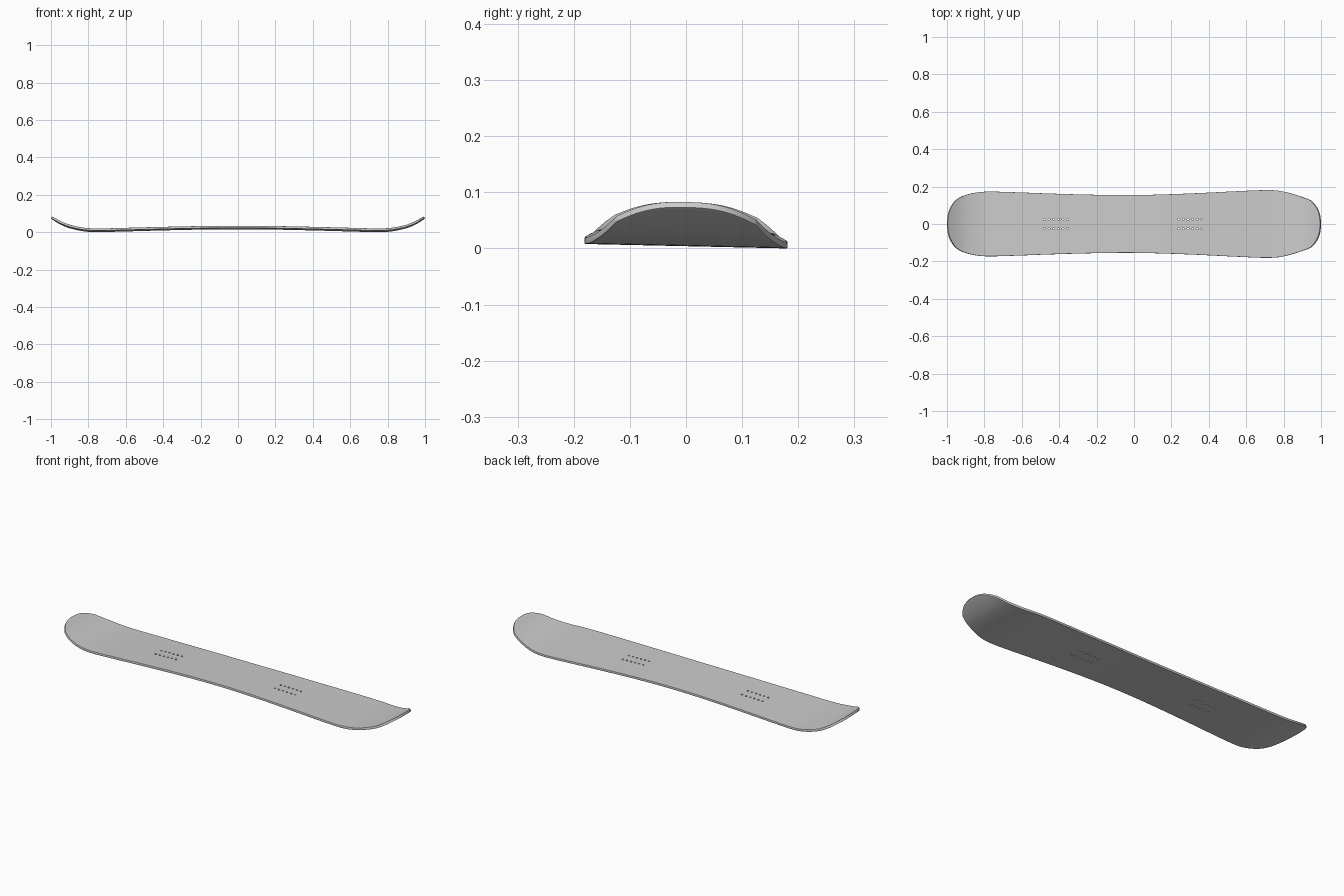
import bpy, bmesh
from mathutils import Matrix

if "Cube" in bpy.data.objects:
    bpy.data.objects.remove(bpy.data.objects["Cube"])

THICK = 0.012
TILT = -0.022

# Underside height along the length (camber in the middle, upturned tips)
ROCKER = [(0, .0205), (.2, .019), (.45, .0135), (.65, .008), (.75, .006),
          (.82, .0095), (.9, .026), (.95, .046), (1.0, .075), (1.05, .108)]

# Outline: x at the edge, half width, extra x on the centre line
OUTLINE = [(-.955, .128, -.045), (-.925, .146, -.025), (-.88, .161, -.01),
           (-.83, .170, 0), (-.77, .173, 0), (-.65, .170, 0), (-.4, .161, 0),
           (-.15, .155, 0), (.05, .155, 0), (.3, .163, 0), (.55, .175, 0),
           (.7, .181, 0), (.77, .178, 0), (.83, .166, 0), (.89, .148, .012),
           (.925, .136, .03), (.95, .125, .05)]


def slope(pts, i, k):
    a, b = pts[max(i - 1, 0)], pts[min(i + 1, len(pts) - 1)]
    return (b[k] - a[k]) / (b[0] - a[0])


def sample(pts, x, k=1):
    """Smooth cubic through the control points."""
    i = 0
    while i < len(pts) - 2 and x > pts[i + 1][0]:
        i += 1
    h = pts[i + 1][0] - pts[i][0]
    t = (x - pts[i][0]) / h
    m0, m1 = slope(pts, i, k) * h, slope(pts, i + 1, k) * h
    if pts is ROCKER and i == 0:
        m0 = 0
    return ((2*t**3 - 3*t*t + 1) * pts[i][k] + (t**3 - 2*t*t + t) * m0
            + (3*t*t - 2*t**3) * pts[i + 1][k] + (t**3 - t*t) * m1)


# Deck: curved base sheet, thickened upward
stations = []
for a, b in zip(OUTLINE, OUTLINE[1:]):
    n = 5
    stations += [a[0] + (b[0] - a[0]) * j / n for j in range(n)]
stations.append(OUTLINE[-1][0])
ROWS = 28
bm = bmesh.new()
grid = []
for s in stations:
    w, bow = sample(OUTLINE, s, 1), sample(OUTLINE, s, 2)
    col = []
    for j in range(ROWS + 1):
        v = -1 + 2 * j / ROWS
        v = 1.35 * v - 0.35 * v**3      # closer rows toward the edges
        x = s + bow * (1 - abs(v)**2.6)
        y = v * w
        col.append(bm.verts.new((x, y, sample(ROCKER, abs(x)) + TILT * y)))
    grid.append(col)
for a, b in zip(grid, grid[1:]):
    for j in range(ROWS):
        bm.faces.new((a[j], b[j], b[j + 1], a[j + 1]))
mesh = bpy.data.meshes.new("snowboard_deck")
bm.to_mesh(mesh)
bm.free()
deck = bpy.data.objects.new("snowboard_deck", mesh)
bpy.context.collection.objects.link(deck)

# Binding insert holes: two groups of 2 x 6
bm = bmesh.new()
for cx in (-.417, .301):
    for i in range(6):
        for y in (-.025, .025):
            bmesh.ops.create_cone(
                bm, cap_ends=True, segments=12, radius1=.005, radius2=.005, depth=.2,
                matrix=Matrix.Translation((cx + (i - 2.5) * .0245, y, .02)))
cut_mesh = bpy.data.meshes.new("insert_hole_cutter")
bm.to_mesh(cut_mesh)
bm.free()
cutter = bpy.data.objects.new("insert_hole_cutter", cut_mesh)
cutter.hide_render = True
bpy.context.collection.objects.link(cutter)

# Thickness, softened rim, holes
sol = deck.modifiers.new("thickness", 'SOLIDIFY')
sol.thickness, sol.offset = THICK, 1
bev = deck.modifiers.new("rim", 'BEVEL')
bev.width, bev.segments, bev.limit_method = .0015, 2, 'ANGLE'
bev.angle_limit = 0.9
cut = deck.modifiers.new("holes", 'BOOLEAN')
cut.object, cut.operation, cut.solver = cutter, 'DIFFERENCE', 'EXACT'

bpy.context.view_layer.objects.active = deck
deck.select_set(True)
for name in [m.name for m in deck.modifiers]:
    bpy.ops.object.modifier_apply(modifier=name)
bpy.data.objects.remove(cutter)

# Rest on the ground
low = min(v.co.z for v in deck.data.vertices)
deck.data.transform(Matrix.Translation((0, 0, -low)))
bpy.ops.object.shade_smooth_by_angle(angle=0.6)
